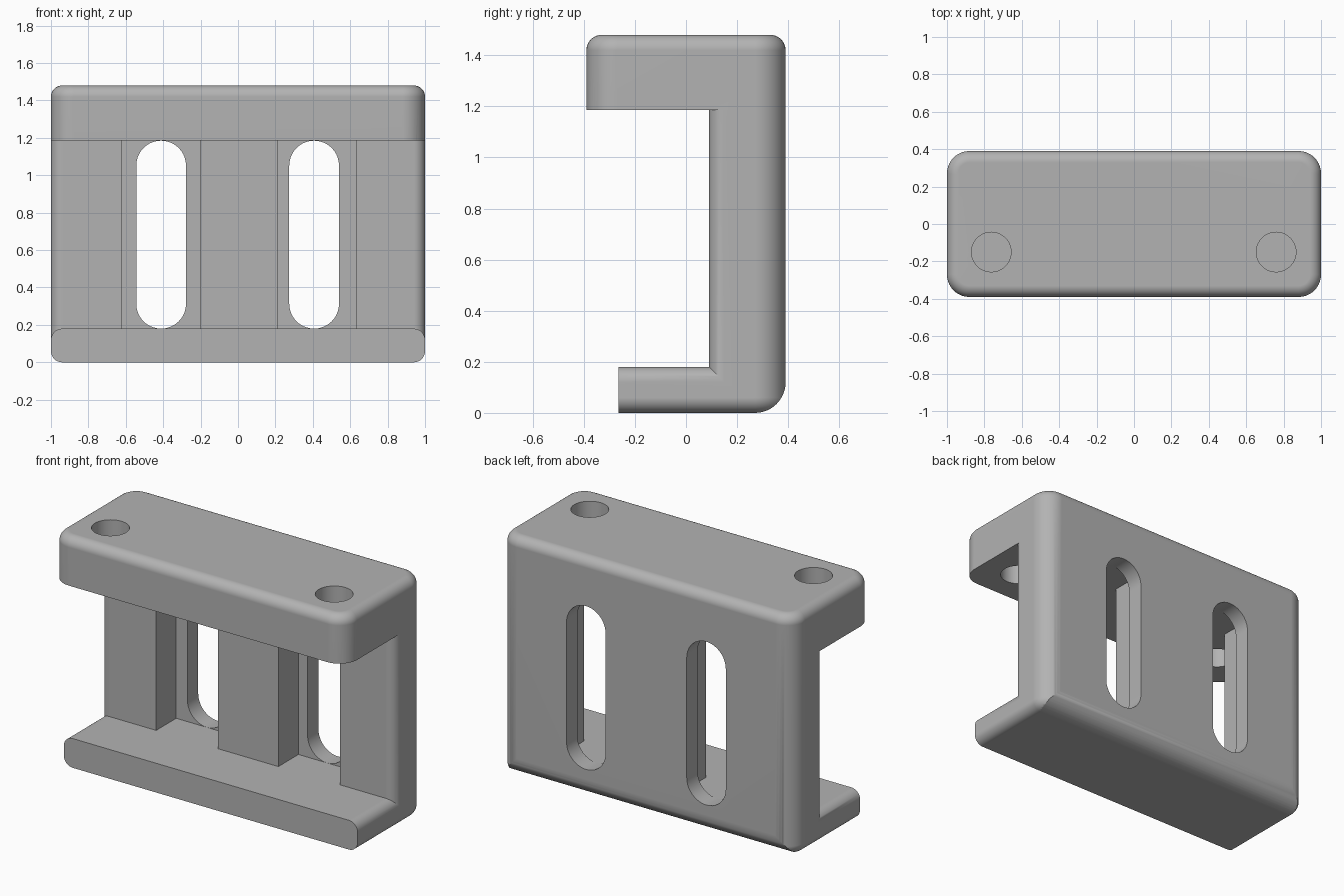
import bpy, bmesh
from math import sin, cos, pi, sqrt, radians

cube = bpy.data.objects.get("Cube")
if cube:
    bpy.data.objects.remove(cube, do_unlink=True)

HX, HY, HEIGHT = 1.0, 0.39, 1.48        # outer half width, half depth, height
LIP, UNDER = 0.18, 1.185                # lip top, flange underside
WEB, POCKET = 0.09, 0.285               # web front, pocket floor
BIG, SMALL = 0.12, 0.06                 # fillet radii

grey = bpy.data.materials.new("bracket grey")
grey.use_nodes = True
grey.diffuse_color = (0.45, 0.45, 0.45, 1)
grey.node_tree.nodes["Principled BSDF"].inputs["Base Color"].default_value = (0.45, 0.45, 0.45, 1)


def add_object(name, bm):
    bmesh.ops.recalc_face_normals(bm, faces=bm.faces)
    mesh = bpy.data.meshes.new(name)
    bm.to_mesh(mesh)
    bm.free()
    mesh.materials.append(grey)
    obj = bpy.data.objects.new(name, mesh)
    bpy.context.collection.objects.link(obj)
    return obj


def loft(name, rings):
    """Closed solid through rings with equal point counts."""
    bm = bmesh.new()
    rows = [[bm.verts.new(p) for p in ring] for ring in rings]
    n = len(rows[0])
    for a, b in zip(rows, rows[1:]):
        for i in range(n):
            j = (i + 1) % n
            bm.faces.new((a[i], a[j], b[j], b[i]))
    bm.faces.new(rows[0])
    bm.faces.new(rows[-1])
    return add_object(name, bm)


def box(name, x0, x1, y0, y1, z0, z1):
    return loft(name, [[(x0, y0, z), (x1, y0, z), (x1, y1, z), (x0, y1, z)] for z in (z0, z1)])


def arc(cx, cy, r, a0, a1, n):
    return [(cx + r * cos(a0 + (a1 - a0) * i / n), cy + r * sin(a0 + (a1 - a0) * i / n))
            for i in range(n + 1)]


# Outer block: round the upright corners, then the top and bottom rims
bracket = box("bracket", -HX, HX, -HY, HY, 0, HEIGHT)
bm = bmesh.new()
bm.from_mesh(bracket.data)
upright = [e for e in bm.edges if abs(e.verts[0].co.z - e.verts[1].co.z) > 1]
bmesh.ops.bevel(bm, geom=upright, offset=BIG, segments=10, profile=0.5, affect='EDGES')
rims = [e for e in bm.edges if abs(e.verts[0].co.z - e.verts[1].co.z) < 0.01]
bmesh.ops.bevel(bm, geom=rims, offset=SMALL, segments=8, profile=0.5, affect='EDGES')
bm.to_mesh(bracket.data)
bm.free()

cutters = []

# Large round along the lower back edge
profile = arc(HY - BIG, BIG, BIG, -pi / 2, 0, 12) + [(0.6, BIG), (0.6, -0.2), (HY - BIG, -0.2)]
cutters.append(loft("back_edge_cutter", [[(x, y, z) for y, z in profile] for x in (-1.2, 1.2)]))

# Open front, flaring at both ends to round the web and lip edges
steps = [(HX - SMALL + SMALL * sin(a * pi / 16), SMALL * (1 - cos(a * pi / 16))) for a in range(9)]
steps.append((1.2, SMALL))
stations = [(-x, f) for x, f in reversed(steps)] + steps
cutters.append(loft("opening_cutter", [
    [(x, -0.8, LIP - f), (x, WEB + f, LIP - f), (x, WEB + f, UNDER), (x, -0.8, UNDER)]
    for x, f in stations]))

# Set the lip back behind the upper flange
cutters.append(box("lip_cutter", -1.2, 1.2, -0.8, -0.265, -0.3, UNDER))

# Pockets and round-ended slots in the web
for side, pocket_x, slot_x in (("right", -0.41, -0.411), ("left", 0.422, 0.407)):
    cutters.append(box(side + "_pocket_cutter", pocket_x - 0.21, pocket_x + 0.21,
                       -0.05, POCKET, LIP, UNDER))
    r = 0.133
    outline = arc(slot_x, UNDER - r, r, 0, pi, 20) + arc(slot_x, LIP + r, r, pi, 2 * pi, 20)
    cutters.append(loft(side + "_slot_cutter", [[(x, y, z) for x, z in outline] for y in (0.2, 0.6)]))

# Bolt holes through the upper flange
for side, x in (("right", -0.763), ("left", 0.76)):
    circle = arc(x, -0.15, 0.106, 0, 2 * pi, 40)[:-1]
    cutters.append(loft(side + "_hole_cutter", [[(px, py, z) for px, py in circle] for z in (1.0, 1.7)]))

# Cut everything, then shade
bpy.ops.object.select_all(action='DESELECT')
bpy.context.view_layer.objects.active = bracket
bracket.select_set(True)
for cutter in cutters:
    mod = bracket.modifiers.new(cutter.name, 'BOOLEAN')
    mod.operation = 'DIFFERENCE'
    mod.solver = 'EXACT'
    mod.object = cutter
    bpy.ops.object.modifier_apply(modifier=mod.name)
    bpy.data.objects.remove(cutter, do_unlink=True)

bpy.ops.object.shade_smooth_by_angle(angle=radians(30))
weighted = bracket.modifiers.new("even_shading", 'WEIGHTED_NORMAL')
weighted.keep_sharp = True
